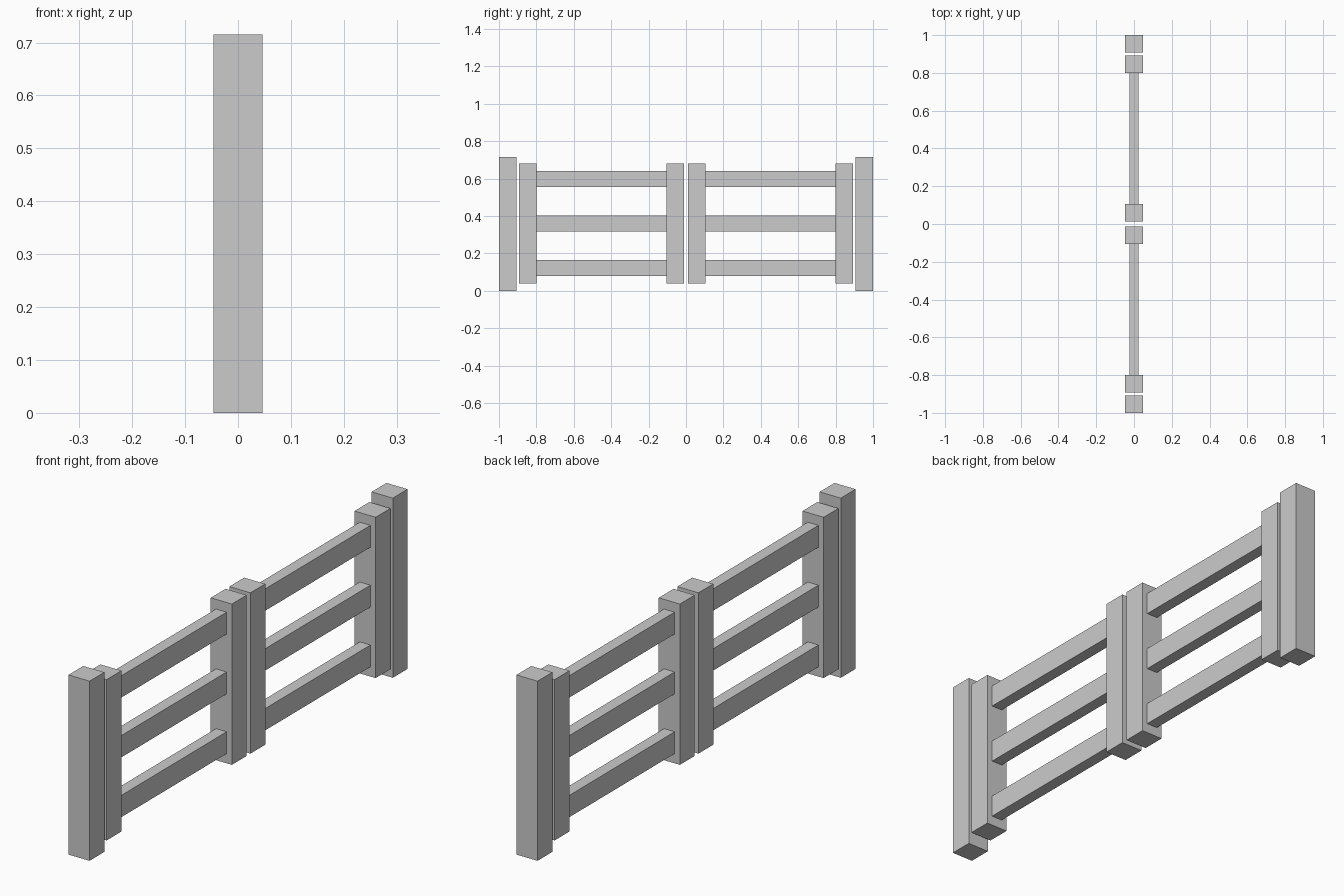
import bpy

if "Cube" in bpy.data.objects:
    bpy.data.objects.remove(bpy.data.objects["Cube"])

POST = 0.093          # square post thickness
HEIGHT = 0.715        # end post height
RAIL_X, RAIL_Z = 0.047, 0.087


def box(name, y0, y1, z0, z1, width):
    """Axis-aligned box centred on x = 0."""
    bpy.ops.mesh.primitive_cube_add(size=1, location=(0, (y0 + y1) / 2, (z0 + z1) / 2))
    ob = bpy.context.object
    ob.name = name
    ob.scale = (width, abs(y1 - y0), z1 - z0)
    bpy.ops.object.transform_apply(location=False, rotation=False, scale=True)
    return ob


for side, s in (("left", -1), ("right", 1)):
    # Fixed end post
    box(f"{side}_end_post", s * (1 - POST), s * 1.0, 0, HEIGHT, POST)

    # Gate leaf uprights, raised off the ground
    inner, outer = 0.012, 0.892
    box(f"{side}_gate_inner_upright", s * inner, s * (inner + POST), 0.04, 0.68, POST)
    box(f"{side}_gate_outer_upright", s * (outer - POST), s * outer, 0.04, 0.68, POST)

    # Three horizontal rails between the uprights
    for level, z in (("lower", 0.122), ("middle", 0.36), ("upper", 0.598)):
        box(f"{side}_gate_{level}_rail", s * (inner + POST), s * (outer - POST),
            z - RAIL_Z / 2, z + RAIL_Z / 2, RAIL_X)
